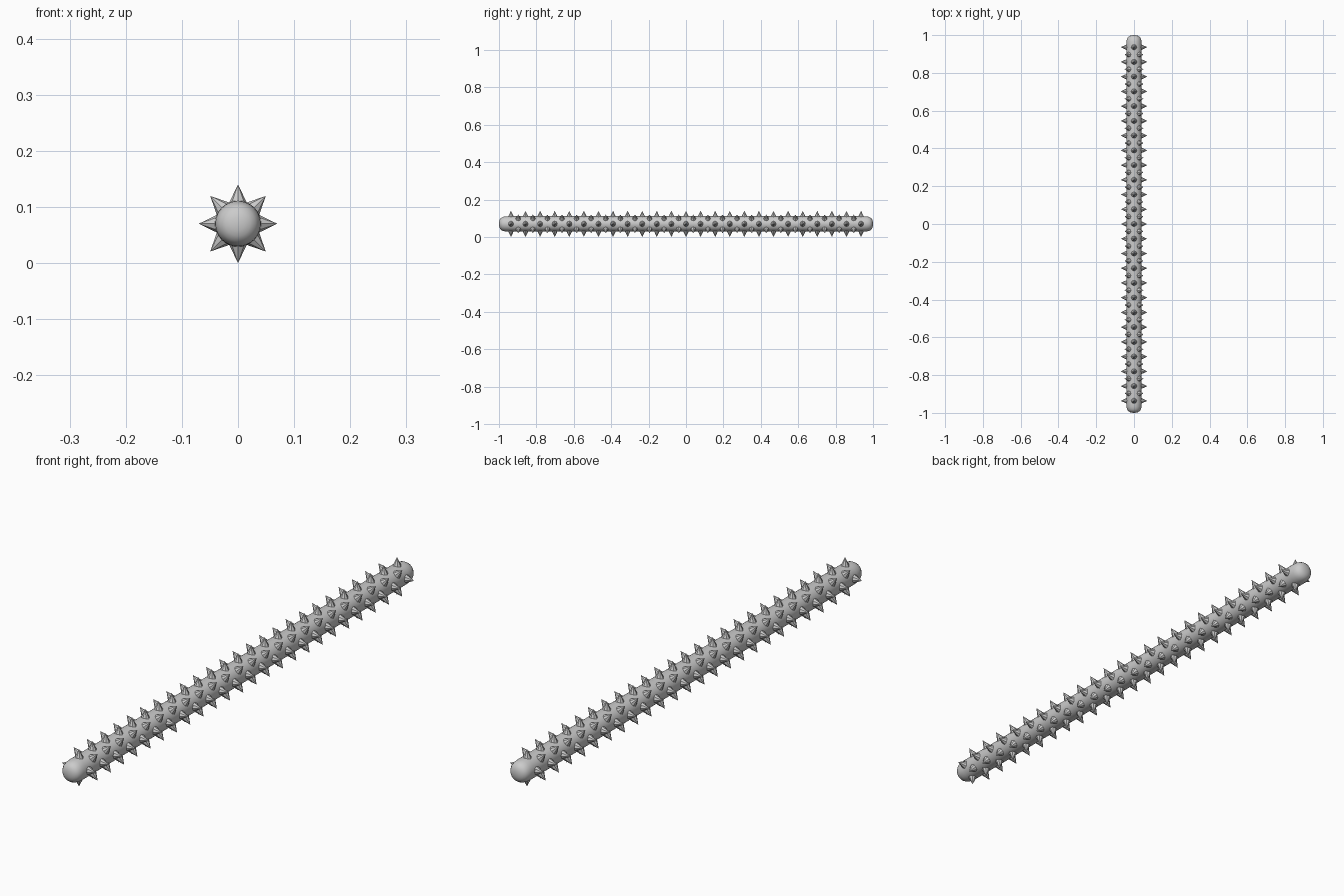
import bpy, bmesh, math
from mathutils import Matrix, Vector

if "Cube" in bpy.data.objects:
    bpy.data.objects.remove(bpy.data.objects["Cube"])

R, TIP, CZ = 0.041, 0.07, 0.07


def make_object(name, bm):
    bmesh.ops.recalc_face_normals(bm, faces=bm.faces)
    mesh = bpy.data.meshes.new(name)
    bm.to_mesh(mesh)
    bm.free()
    obj = bpy.data.objects.new(name, mesh)
    bpy.context.collection.objects.link(obj)
    obj.location.z = CZ
    return obj


# Rod: lathed profile with softly domed, rounded ends
end = [(0, 1.0), (0.012, 0.999), (0.022, 0.996), (0.031, 0.99),
       (0.037, 0.98), (0.040, 0.967), (R, 0.95)]
profile = [(r, -y) for r, y in end] + end[::-1]
bm = bmesh.new()
verts = [bm.verts.new((r, y, 0)) for r, y in profile]
edges = [bm.edges.new(pair) for pair in zip(verts, verts[1:])]
bmesh.ops.spin(bm, geom=verts + edges, cent=(0, 0, 0), axis=(0, 1, 0),
               angle=2 * math.pi, steps=32)
bmesh.ops.remove_doubles(bm, verts=bm.verts, dist=1e-5)
rod = make_object("rod", bm)
for p in rod.data.polygons:
    p.use_smooth = True

# Spikes: eight rows of small cones, alternate rows staggered
BASE = 0.036
bm = bmesh.new()
for k in range(8):
    a = k * math.pi / 4
    d = Vector((math.cos(a), 0, math.sin(a)))
    turn = d.to_track_quat('Z', 'Y').to_matrix().to_4x4()
    count = 25 - k % 2
    for i in range(count):
        y = (i - (count - 1) / 2) * 0.078
        pos = d * (BASE + TIP) / 2 + Vector((0, y, 0))
        bmesh.ops.create_cone(bm, cap_ends=True, segments=8, radius1=0.0165,
                              radius2=0, depth=TIP - BASE,
                              matrix=Matrix.Translation(pos) @ turn)
make_object("spikes", bm)
